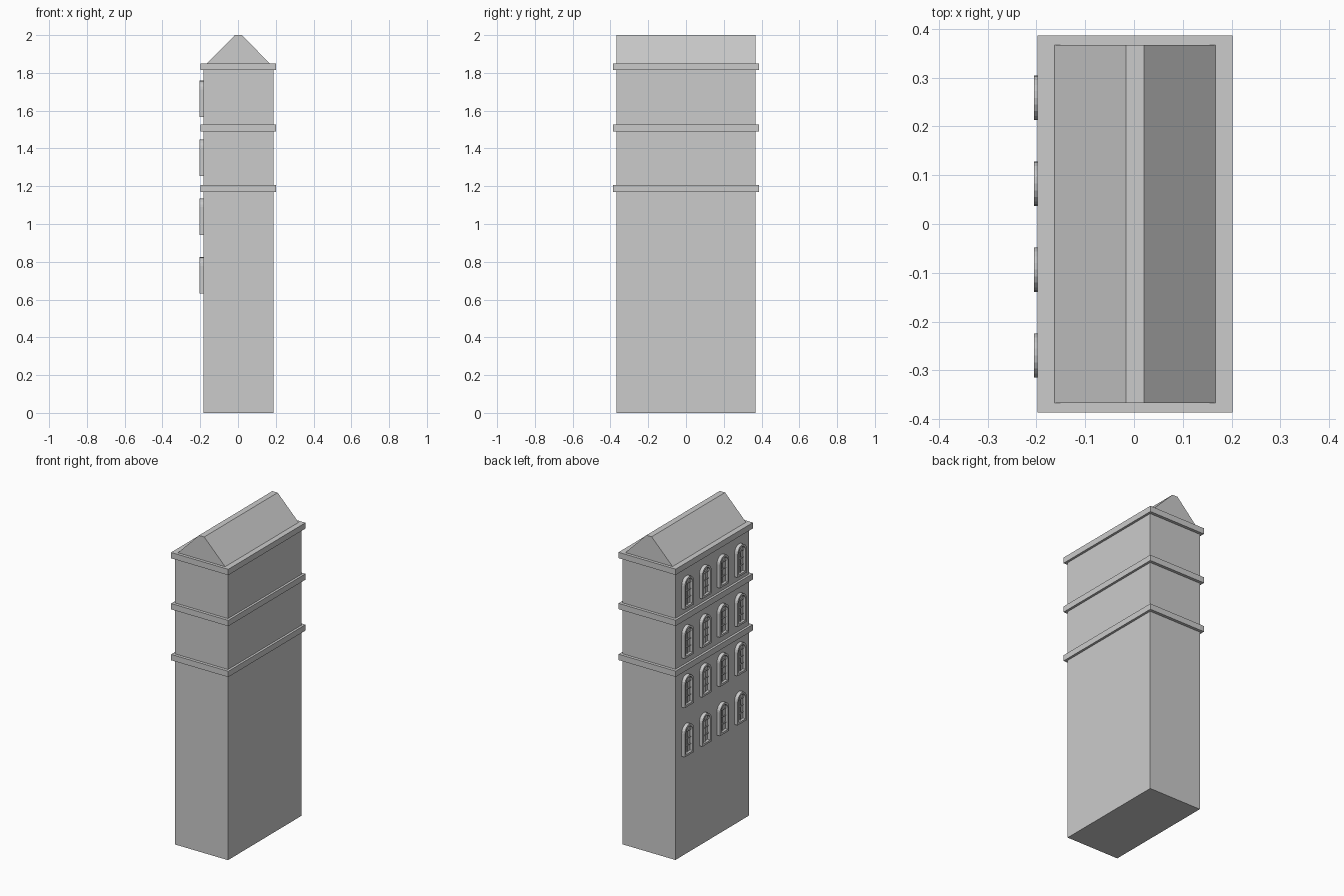
import bpy
import math

if "Cube" in bpy.data.objects:
    bpy.data.objects.remove(bpy.data.objects["Cube"], do_unlink=True)

stone = bpy.data.materials.new("pale_grey_stone")
stone.use_nodes = True
GREY = (0.6, 0.6, 0.6, 1)
stone.diffuse_color = GREY
stone.node_tree.nodes["Principled BSDF"].inputs["Base Color"].default_value = GREY

CX = 0.002       # building axis
WALL = -0.183    # wall carrying the windows


def make(name, verts, faces):
    mesh = bpy.data.meshes.new(name)
    mesh.from_pydata(verts, [], faces)
    mesh.materials.append(stone)
    obj = bpy.data.objects.new(name, mesh)
    bpy.context.collection.objects.link(obj)
    return obj


def prism(name, lower, upper):
    """Solid between two matching outlines."""
    n = len(lower)
    sides = [(i, (i + 1) % n, n + (i + 1) % n, n + i) for i in range(n)]
    return make(name, lower + upper, [tuple(reversed(range(n))), tuple(range(n, 2 * n))] + sides)


def rect(hx, hy, z):
    return [(CX - hx, -hy, z), (CX + hx, -hy, z), (CX + hx, hy, z), (CX - hx, hy, z)]


def box(name, x0, x1, y0, y1, z0, z1):
    corners = [(x0, y0), (x1, y0), (x1, y1), (x0, y1)]
    return prism(name, [(x, y, z0) for x, y in corners], [(x, y, z1) for x, y in corners])


def arch(x, yc, z0, half, height):
    """Round-headed outline, counter-clockwise seen from the wall's inside."""
    spring = z0 + height - half
    pts = [(x, yc - half, z0), (x, yc + half, z0)]
    for i in range(11):
        a = math.pi * i / 10
        pts.append((x, yc + half * math.cos(a), spring + half * math.sin(a)))
    return pts


# Tower body, string courses and flat-topped gable roof
prism("tower_body", rect(0.185, 0.367, 0), rect(0.185, 0.367, 1.83))
for label, z in (("lower", 1.169), ("middle", 1.491), ("top", 1.814)):
    prism(label + "_ledge", rect(0.2, 0.386, z), rect(0.2, 0.386, z + 0.037))
prism("gable_roof", rect(0.166, 0.367, 1.85), rect(0.0185, 0.367, 2.0))


def window(tag, yc, z0):
    # Arched frame: outer wall, front ring and inner reveal
    front, back = -0.205, WALL + 0.002
    loops = [arch(back, yc, z0, 0.0455, 0.193), arch(front, yc, z0, 0.0455, 0.193),
             arch(front, yc, z0 + 0.013, 0.0325, 0.167), arch(back, yc, z0 + 0.013, 0.0325, 0.167)]
    n = len(loops[0])
    faces = []
    for k in range(4):
        a, b = k * n, (k + 1) % 4 * n
        faces += [(a + i, b + i, b + (i + 1) % n, a + (i + 1) % n) for i in range(n)]
    make("window_frame_" + tag, sum(loops, []), faces)

    # Recessed pane
    prism("window_pane_" + tag, arch(-0.187, yc, z0 + 0.01, 0.035, 0.172),
          arch(back, yc, z0 + 0.01, 0.035, 0.172))

    # Glazing bars
    box("window_mullion_" + tag, -0.193, back, yc - 0.003, yc + 0.003, z0 + 0.01, z0 + 0.145)
    for i in range(3):
        z = z0 + 0.055 + i * 0.045
        box(f"window_bar_{tag}_{i + 1}", -0.192, back, yc - 0.035, yc + 0.035, z - 0.003, z + 0.003)


for row in range(4):
    for col in range(4):
        window(f"{row + 1}_{col + 1}", -0.2695 + col * 0.176, 0.631 + row * 0.3115)

# Consistent outward normals
import bmesh
for obj in bpy.context.collection.objects:
    if obj.type == "MESH" and stone.name in obj.data.materials:
        bm = bmesh.new()
        bm.from_mesh(obj.data)
        bmesh.ops.recalc_face_normals(bm, faces=bm.faces)
        bm.to_mesh(obj.data)
        bm.free()
